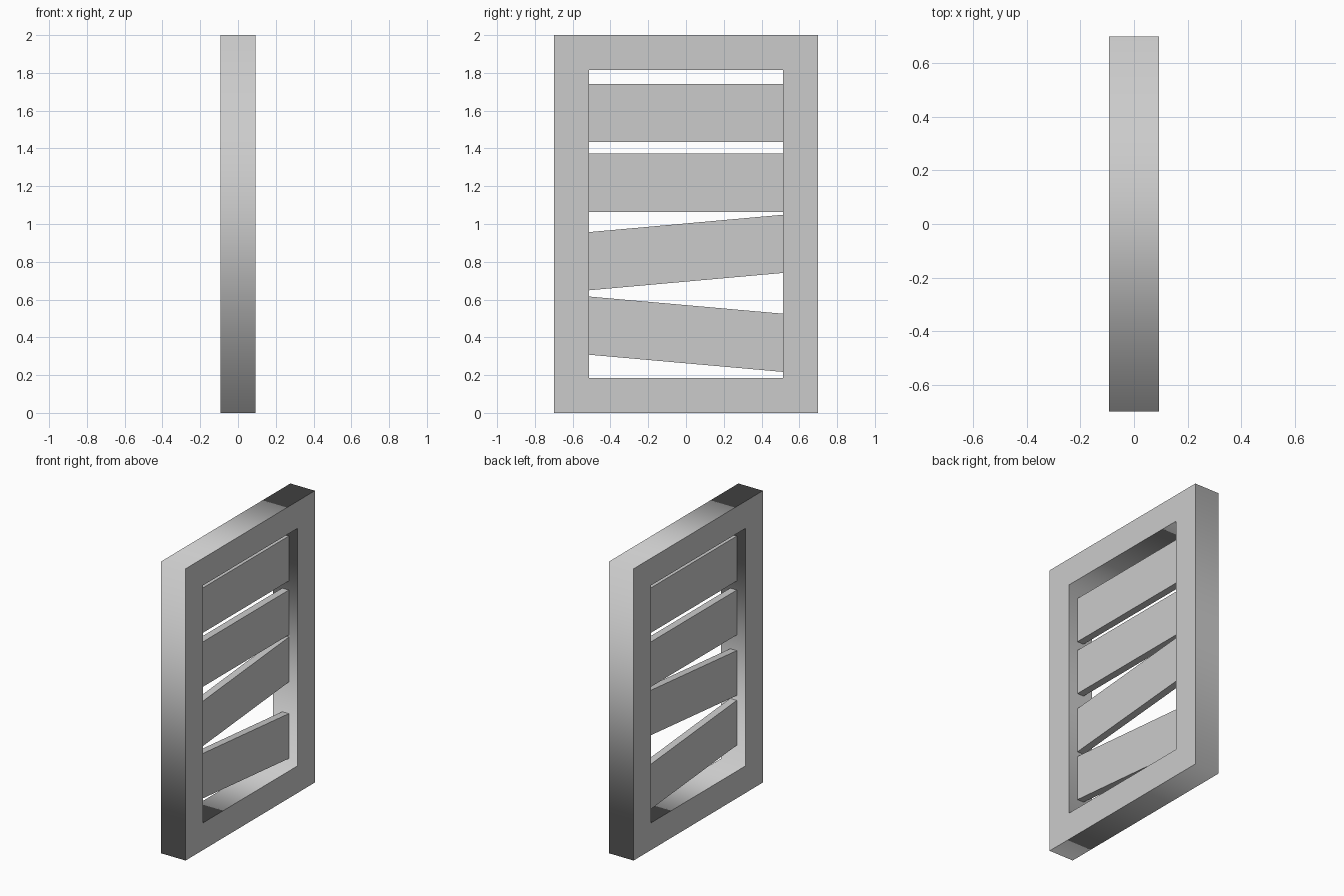
import bpy
import bmesh

cube = bpy.data.objects.get("Cube")
if cube:
    bpy.data.objects.remove(cube)

grey = bpy.data.materials.new("plain_grey")
grey.use_nodes = True
colour = (0.6, 0.6, 0.6, 1)
grey.diffuse_color = colour
grey.node_tree.nodes["Principled BSDF"].inputs["Base Color"].default_value = colour

HALF_W, HEIGHT, RIM = 0.7, 2.0, 0.186
HALF_DEPTH, SLAT_DEPTH = 0.093, 0.025
INNER = HALF_W - RIM


def add_object(name, bm):
    bmesh.ops.recalc_face_normals(bm, faces=bm.faces)
    mesh = bpy.data.meshes.new(name)
    bm.to_mesh(mesh)
    bm.free()
    mesh.materials.append(grey)
    obj = bpy.data.objects.new(name, mesh)
    bpy.context.collection.objects.link(obj)
    return obj


def rectangle(bm, x, inset):
    y = HALF_W - inset
    low, high = inset, HEIGHT - inset
    return [bm.verts.new((x, *p)) for p in ((-y, low), (y, low), (y, high), (-y, high))]


# Frame: four rectangular loops joined into a closed ring
bm = bmesh.new()
loops = [rectangle(bm, HALF_DEPTH, 0), rectangle(bm, HALF_DEPTH, RIM),
         rectangle(bm, -HALF_DEPTH, RIM), rectangle(bm, -HALF_DEPTH, 0)]
for i, a in enumerate(loops):
    b = loops[(i + 1) % 4]
    for j in range(4):
        k = (j + 1) % 4
        bm.faces.new((a[j], a[k], b[k], b[j]))
# Corners running through the depth shade softly; the broad faces stay crisp
for face in bm.faces:
    face.smooth = True
for edge in bm.edges:
    edge.smooth = abs(edge.verts[0].co.x - edge.verts[1].co.x) > HALF_DEPTH
add_object("frame", bm)


# Slats: flat boards spanning the opening, the lower two slanted
def slat(name, left_z, right_z, height=0.308):
    bm = bmesh.new()
    corners = ((-INNER, left_z), (INNER, right_z),
               (INNER, right_z + height), (-INNER, left_z + height))
    face = bm.faces.new([bm.verts.new((-SLAT_DEPTH, *c)) for c in corners])
    side = bmesh.ops.extrude_face_region(bm, geom=[face])
    verts = [v for v in side["geom"] if isinstance(v, bmesh.types.BMVert)]
    bmesh.ops.translate(bm, verts=verts, vec=(2 * SLAT_DEPTH, 0, 0))
    # Keep the starting face so the board is closed on both sides
    if len(bm.faces) < 6:
        bmesh.ops.holes_fill(bm, edges=bm.edges)
    add_object(name, bm)


slat("top_slat", 1.434, 1.434)
slat("upper_slat", 1.064, 1.064)
slat("lower_slat", 0.649, 0.741)
slat("bottom_slat", 0.308, 0.217)
